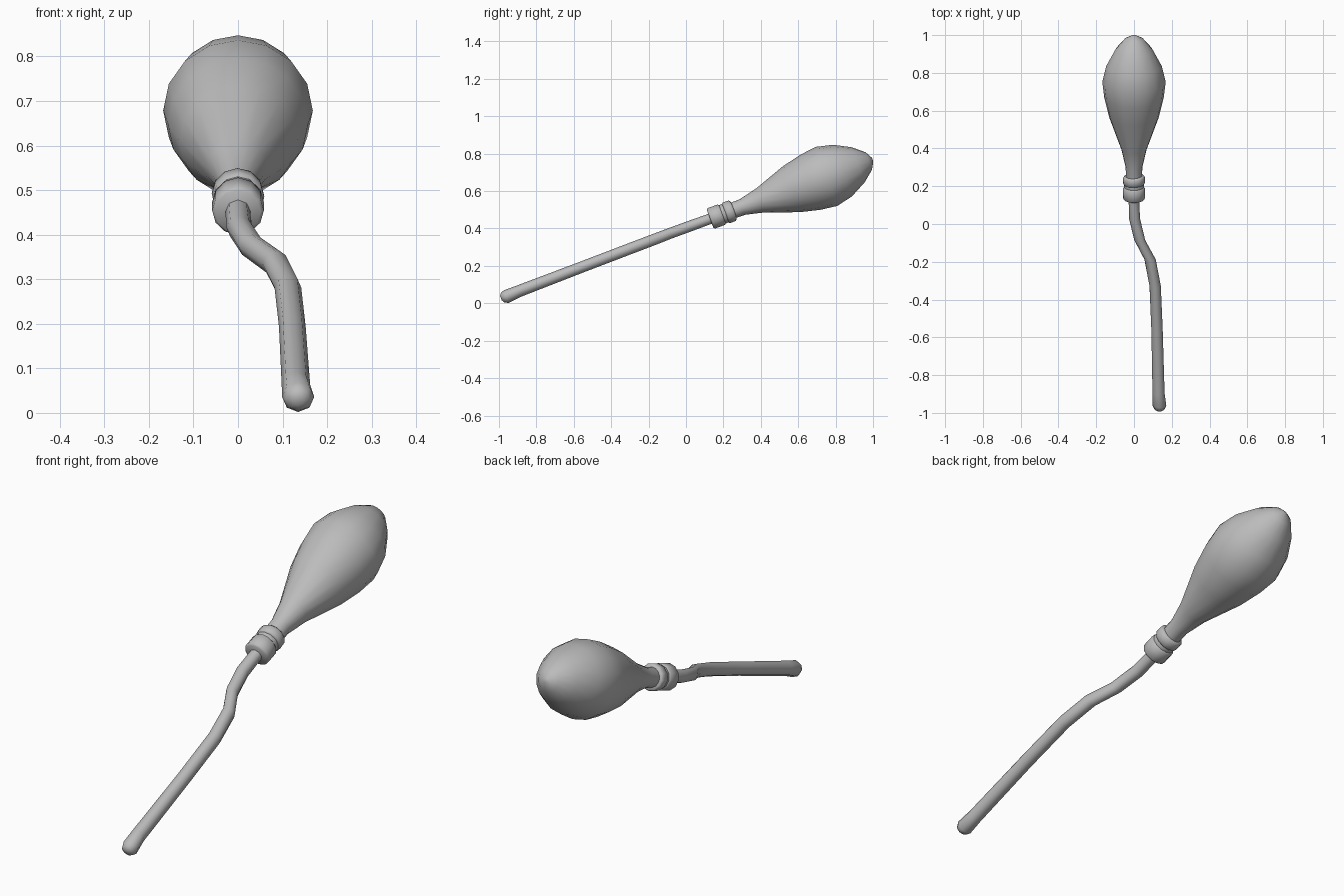
import bpy, bmesh, math
from mathutils import Matrix, Vector

cube = bpy.data.objects.get("Cube")
if cube:
    bpy.data.objects.remove(cube, do_unlink=True)

grey = bpy.data.materials.new("plain grey")
grey.use_nodes = True
grey.diffuse_color = (0.5, 0.5, 0.5, 1)
grey.node_tree.nodes["Principled BSDF"].inputs["Base Color"].default_value = (0.5, 0.5, 0.5, 1)

# The broom is built along local y, then tilted up by this frame
TILT = Matrix.Translation((0, 0, 0.405)) @ Matrix.Rotation(math.radians(20), 4, "X")


def tube(name, rings, sides, sharp=50, local=Matrix()):
    """Skin round rings (along, radius, sideways, height) and close both ends."""
    bm = bmesh.new()
    loops = []
    for along, radius, x, z in rings:
        loop = []
        for i in range(sides):
            a = math.tau * i / sides
            loop.append(bm.verts.new((x + radius * math.sin(a), along, z + radius * math.cos(a))))
        loops.append(loop)
    for a, b in zip(loops, loops[1:]):
        for i in range(sides):
            j = (i + 1) % sides
            bm.faces.new((a[i], a[j], b[j], b[i]))
    bm.faces.new(loops[0])
    bm.faces.new(loops[-1])
    bmesh.ops.recalc_face_normals(bm, faces=bm.faces)
    bm.transform(TILT @ local)
    mesh = bpy.data.meshes.new(name)
    bm.to_mesh(mesh)
    bm.free()
    mesh.materials.append(grey)
    obj = bpy.data.objects.new(name, mesh)
    bpy.context.collection.objects.link(obj)
    bpy.ops.object.select_all(action="DESELECT")
    obj.select_set(True)
    bpy.context.view_layer.objects.active = obj
    bpy.ops.object.shade_smooth_by_angle(angle=math.radians(sharp))
    return obj


# Bristle head: a pear-shaped bundle
head = [(0.2, 0.042), (0.32, 0.044), (0.42, 0.067), (0.6, 0.131), (0.71, 0.157),
        (0.8, 0.168), (0.89, 0.147), (0.98, 0.1), (1.04, 0.05), (1.062, 0.01)]
tube("bristle_head", [(s, r, 0, 0) for s, r in head], 16, 80)

# Crooked handle, swelling to a rounded end
handle = [(0.25, 0.028, 0, 0), (0.12, 0.028, 0, 0), (0.03, 0.029, 0.003, 0),
          (-0.09, 0.029, 0.03, 0), (-0.2, 0.03, 0.085, -0.002),
          (-0.35, 0.03, 0.112, -0.004), (-0.6, 0.03, 0.122, -0.008),
          (-0.96, 0.032, 0.13, -0.014), (-1.03, 0.036, 0.135, -0.018),
          (-1.05, 0.027, 0.135, -0.017), (-1.059, 0.012, 0.135, -0.016)]
tube("handle", handle, 8, 80)


# Binding: two slightly crooked bands over a narrower core
def band(name, start, end, radius, lean):
    edge = 0.007
    rings = [(start, radius - edge), (start + edge, radius), (end - edge, radius), (end, radius - edge)]
    middle = Vector((0, (start + end) / 2, 0))
    turn = Matrix.Translation(middle) @ Matrix.Rotation(math.radians(lean), 4, "Z") @ Matrix.Translation(-middle)
    tube(name, [(s, r, 0, 0) for s, r in rings], 12, 50, turn)


band("lower_band", 0.137, 0.208, 0.058, 0)
band("binding_core", 0.18, 0.25, 0.052, 0)
band("upper_band", 0.222, 0.27, 0.058, 4)
